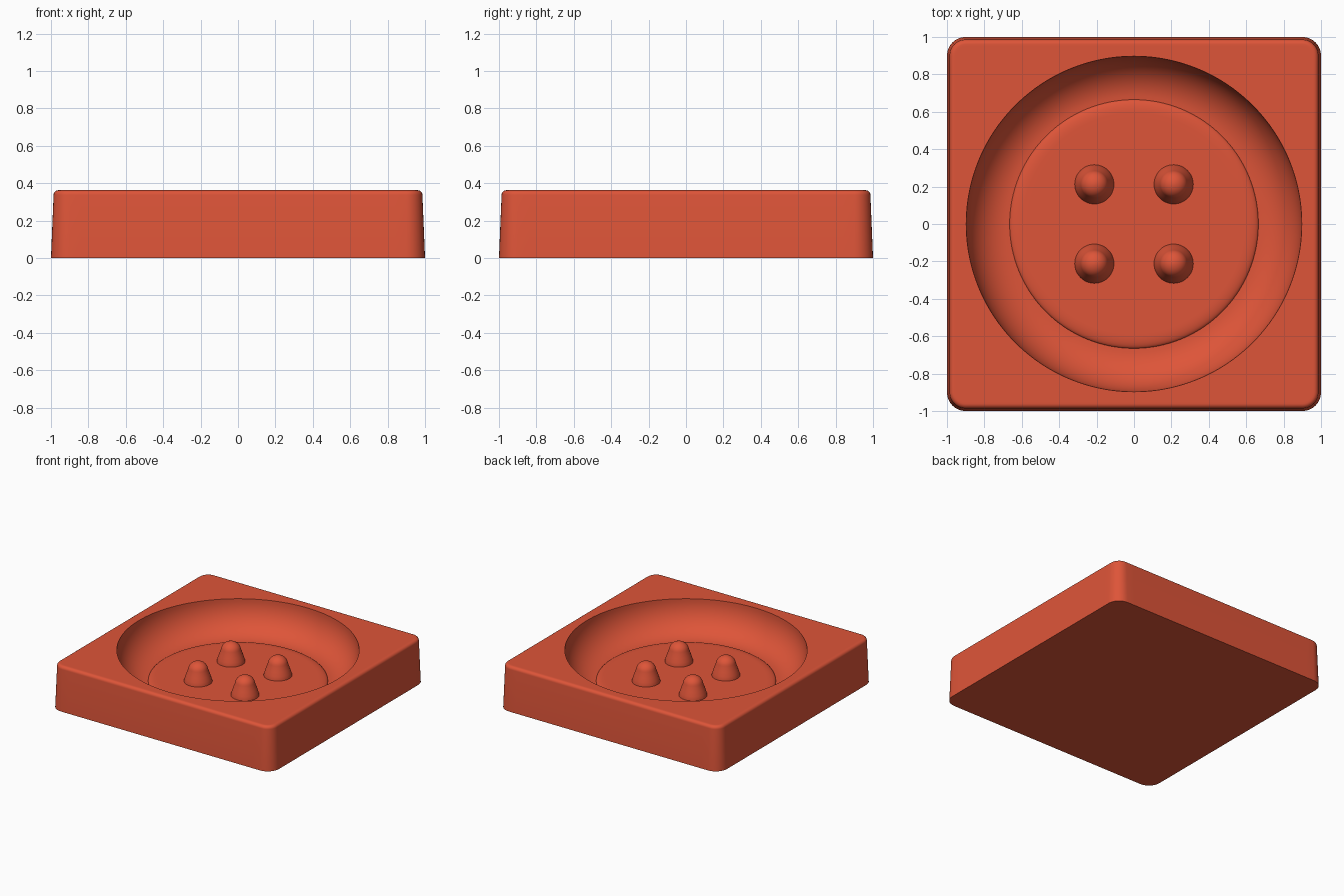
import bpy, bmesh
from math import sin, cos, tan, pi, radians, atan2

cube = bpy.data.objects.get("Cube")
if cube:
    bpy.data.objects.remove(cube, do_unlink=True)

COLOUR = (0.73, 0.09, 0.04, 1)
clay = bpy.data.materials.new("terracotta red")
clay.use_nodes = True
clay.diffuse_color = COLOUR
clay.node_tree.nodes["Principled BSDF"].inputs["Base Color"].default_value = COLOUR


def loft(name, rings):
    """Skin a stack of matching rings and cap both ends."""
    bm = bmesh.new()
    rows = [[bm.verts.new(p) for p in ring] for ring in rings]
    n = len(rows[0])
    for low, high in zip(rows, rows[1:]):
        for i in range(n):
            j = (i + 1) % n
            bm.faces.new((low[i], low[j], high[j], high[i]))
    bm.faces.new(rows[0][::-1])
    bm.faces.new(rows[-1])
    bmesh.ops.recalc_face_normals(bm, faces=bm.faces)
    mesh = bpy.data.meshes.new(name)
    bm.to_mesh(mesh)
    bm.free()
    mesh.materials.append(clay)
    obj = bpy.data.objects.new(name, mesh)
    bpy.context.collection.objects.link(obj)
    bpy.ops.object.select_all(action='DESELECT')
    obj.select_set(True)
    bpy.context.view_layer.objects.active = obj
    bpy.ops.object.shade_smooth_by_angle(angle=radians(35))
    return obj


# Rounded square outline: points on an inner square plus outward directions
CORE = 0.9
outline = []
for side in range(4):
    turn = side * pi / 2
    c, s = cos(turn), sin(turn)
    local = []
    for k in range(-20, 21):
        local.append((CORE, tan(radians(2 * k)), 1, 0))
    local.append((CORE, CORE, 1, 0))
    for k in range(1, 9):
        a = k * pi / 16
        local.append((CORE, CORE, cos(a), sin(a)))
    # the next side starts with its own corner end point
    for x, y, nx, ny in local:
        outline.append((x * c - y * s, x * s + y * c, nx * c - ny * s, nx * s + ny * c))
angles = [atan2(y + 0.1 * ny, x + 0.1 * nx) for x, y, nx, ny in outline]


def square_ring(half, z):
    r = half - CORE
    return [(x + r * nx, y + r * ny, z) for x, y, nx, ny in outline]


def round_ring(radius, z, around):
    return [(radius * cos(a), radius * sin(a), z) for a in around]


# Dish: tapered walls, softened top edge, bowl and raised round floor
TOP, LIP, GROOVE, FLOOR = 0.362, 0.025, 0.11, 0.132
rings = [square_ring(1.0, 0)]
for k in range(7):
    a = k * pi / 12
    rings.append(square_ring(0.986 - LIP * (1 - cos(a)), TOP - LIP * (1 - sin(a))))
rings.append(square_ring(0.95, TOP))
for k in range(17):
    a = k * pi / 32
    rings.append(round_ring(0.665 + 0.232 * cos(a), TOP - (TOP - GROOVE) * sin(a), angles))
for k in range(1, 9):
    a = k * pi / 16
    rings.append(round_ring(0.595 + 0.07 * cos(a), GROOVE + (FLOOR - GROOVE) * sin(a), angles))
rings.append(round_ring(0.57, FLOOR, angles))
loft("dish", rings)

# Four domed pegs on the floor
turns = [2 * pi * i / 48 for i in range(48)]
profile = [(0.105, -0.01), (0.105, 0.005), (0.098, 0.03), (0.088, 0.06), (0.077, 0.09)]
profile += [(0.074 * cos(a), 0.093 + 0.067 * sin(a)) for a in [k * pi / 18 for k in range(1, 9)]]
profile.append((0.003, 0.16))
for x, across in ((0.212, "left"), (-0.212, "right")):
    for y, along in ((-0.212, "front"), (0.212, "back")):
        peg = loft(f"{along}_{across}_peg", [round_ring(r, z, turns) for r, z in profile])
        peg.location = (x, y, FLOOR)
